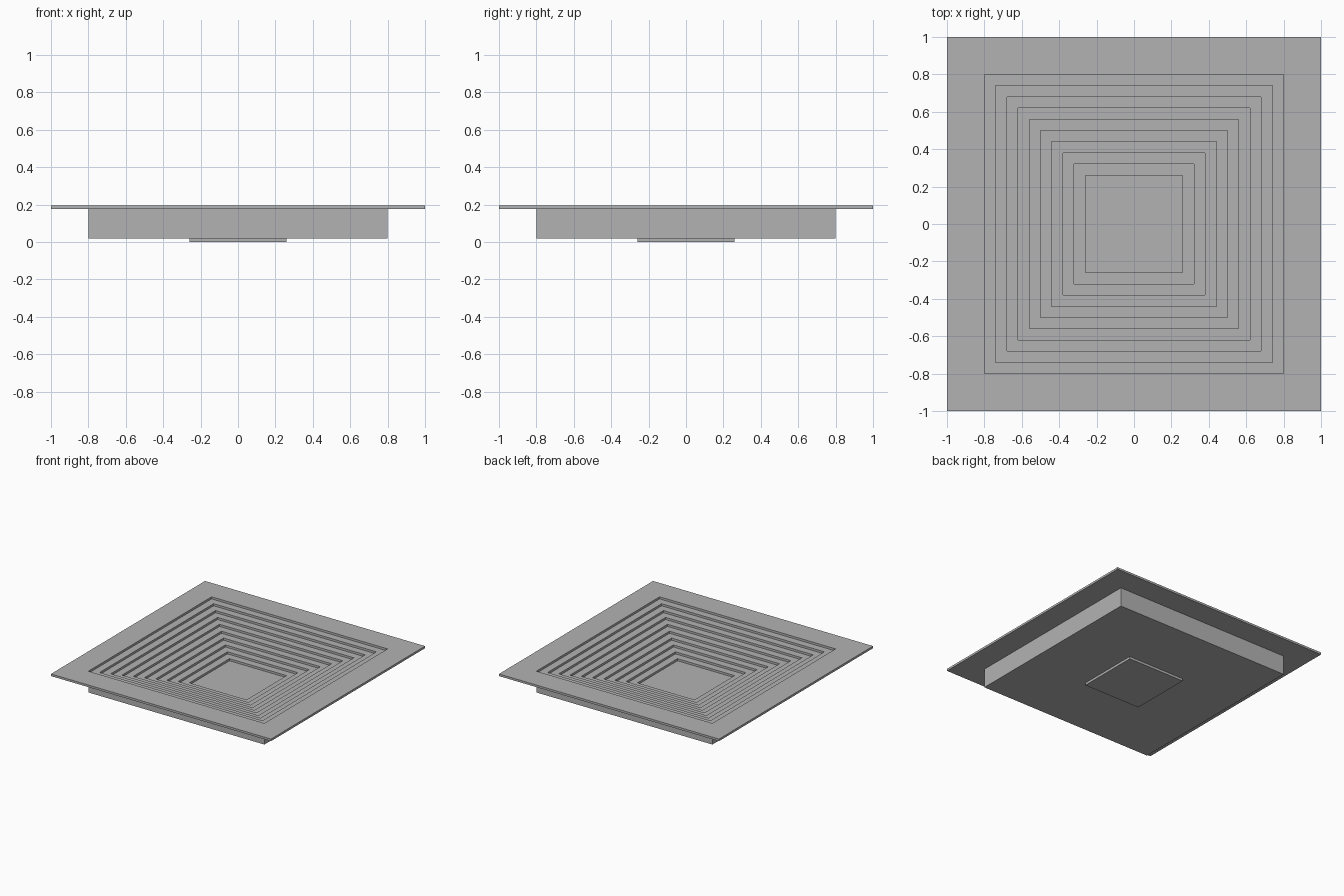
import bpy
import bmesh

cube = bpy.data.objects.get("Cube")
if cube:
    bpy.data.objects.remove(cube, do_unlink=True)

GREY = (0.45, 0.45, 0.45, 1)
grey = bpy.data.materials.new("plain grey")
grey.use_nodes = True
grey.diffuse_color = GREY
grey.node_tree.nodes["Principled BSDF"].inputs["Base Color"].default_value = GREY

TOP, FLOOR = 0.195, 0.02      # rim top and well floor heights
OUTER, INNER = 0.80, 0.26     # well half-widths
LEDGES = 9
DROP = (TOP - FLOOR) / (LEDGES + 1)
LEDGE_WIDTH = (OUTER - INNER) / LEDGES


def square_ring(name, profile):
    """Sweep a closed (half-width, height) profile around a square."""
    bm = bmesh.new()
    loops = [[bm.verts.new((sx * r, sy * r, z))
              for sx, sy in ((-1, -1), (1, -1), (1, 1), (-1, 1))]
             for r, z in profile]
    for a, b in zip(loops, loops[1:] + loops[:1]):
        for i in range(4):
            j = (i + 1) % 4
            bm.faces.new((a[i], a[j], b[j], b[i]))
    return finish(name, bm)


def finish(name, bm):
    bmesh.ops.recalc_face_normals(bm, faces=bm.faces[:])
    mesh = bpy.data.meshes.new(name)
    bm.to_mesh(mesh)
    bm.free()
    mesh.materials.append(grey)
    obj = bpy.data.objects.new(name, mesh)
    bpy.context.collection.objects.link(obj)
    return obj


# Thin flange around the opening
rim = TOP - DROP
square_ring("flange", [(OUTER, rim), (1, rim), (1, TOP), (OUTER, TOP)])

# Box body with ledges stepping down to the centre
steps = [(OUTER, FLOOR)]
for k in range(LEDGES):
    z = rim - k * DROP
    r = OUTER - k * LEDGE_WIDTH
    steps += [(r, z), (r - LEDGE_WIDTH, z)]
steps.append((INNER, FLOOR))
square_ring("stepped_body", steps)

# Centre panel closing the well and showing below the body
bm = bmesh.new()
bmesh.ops.create_cube(bm, size=1)
bmesh.ops.scale(bm, vec=(2 * INNER, 2 * INNER, FLOOR), verts=bm.verts)
bmesh.ops.translate(bm, vec=(0, 0, FLOOR / 2), verts=bm.verts)
finish("centre_panel", bm)
